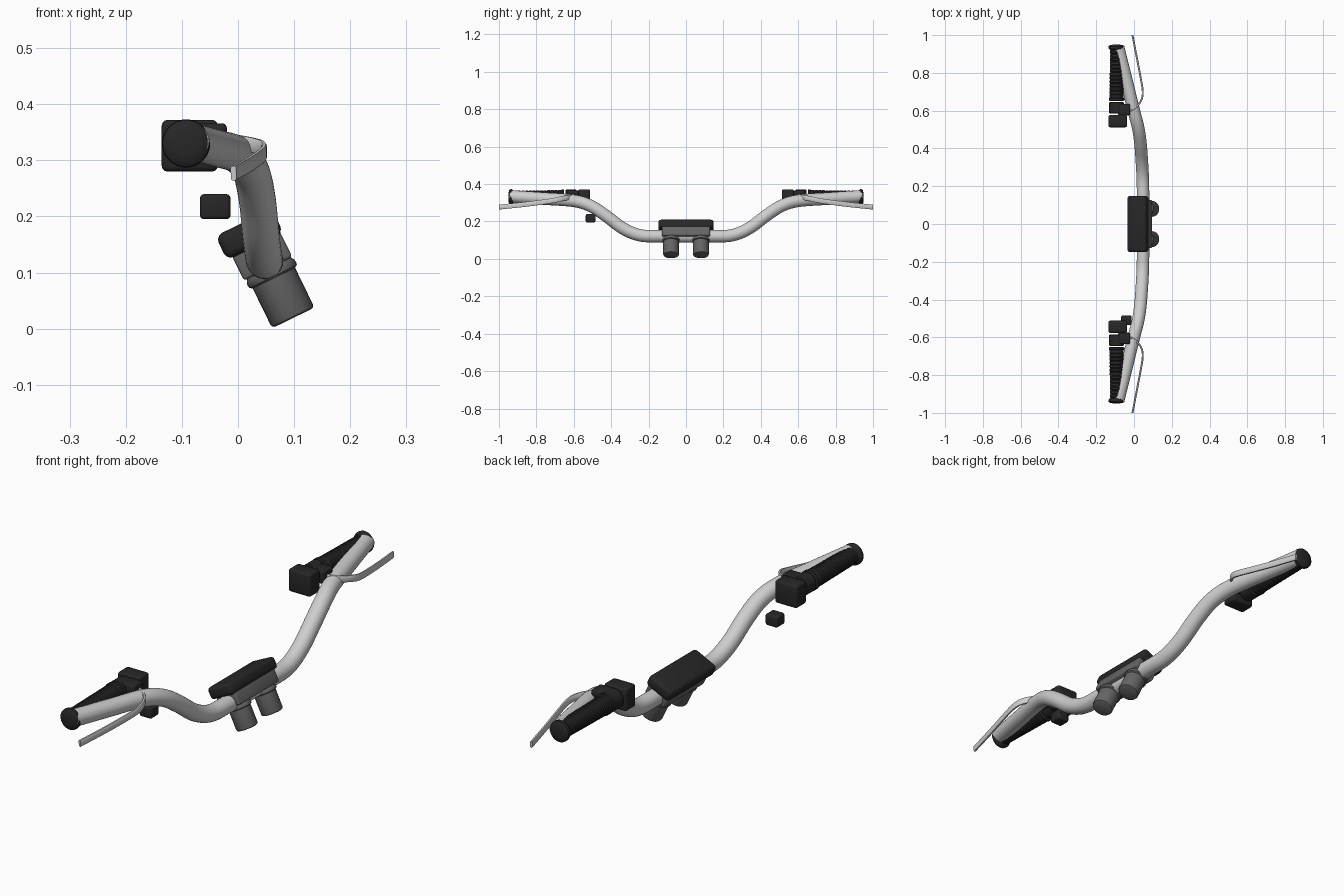
import bpy, bmesh, math
from mathutils import Vector, Matrix

if "Cube" in bpy.data.objects:
    bpy.data.objects.remove(bpy.data.objects["Cube"])


def material(name, v):
    m = bpy.data.materials.new(name)
    m.diffuse_color = (v, v, v, 1)
    m.use_nodes = True
    m.node_tree.nodes["Principled BSDF"].inputs["Base Color"].default_value = m.diffuse_color
    return m


SILVER = material("silver metal", 0.62)
GREY = material("dark grey metal", 0.13)
BLACK = material("black rubber", 0.02)


def finish(name, bm, mat, matrix=None):
    if matrix:
        bm.transform(matrix)
    bmesh.ops.recalc_face_normals(bm, faces=bm.faces)
    me = bpy.data.meshes.new(name)
    bm.to_mesh(me)
    bm.free()
    ob = bpy.data.objects.new(name, me)
    bpy.context.collection.objects.link(ob)
    me.materials.append(mat)
    bpy.context.view_layer.objects.active = ob
    ob.select_set(True)
    bpy.ops.object.shade_smooth_by_angle(angle=math.radians(35))
    ob.select_set(False)
    return ob


def skin(bm, rings):
    """Join closed rings of points into a capped tube."""
    rows = [[bm.verts.new(p) for p in r] for r in rings]
    n = len(rows[0])
    for a, b in zip(rows, rows[1:]):
        for i in range(n):
            j = (i + 1) % n
            bm.faces.new((a[i], a[j], b[j], b[i]))
    bm.faces.new(rows[0])
    bm.faces.new(rows[-1])


def smooth_path(pts, steps=8):
    """Catmull-Rom curve through the points."""
    p = [Vector(q) for q in pts]
    p = [2 * p[0] - p[1]] + p + [2 * p[-1] - p[-2]]
    out = []
    for a, b, c, d in zip(p, p[1:], p[2:], p[3:]):
        for k in range(steps):
            t = k / steps
            out.append(0.5 * (2 * b + (c - a) * t + (2 * a - 5 * b + 4 * c - d) * t * t
                              + (3 * b - a - 3 * c + d) * t ** 3))
    return out + [p[-2]]


def sweep(name, pts, section, mat):
    path = smooth_path(pts)
    rings = []
    for i, c in enumerate(path):
        t = (path[min(i + 1, len(path) - 1)] - path[max(i - 1, 0)]).normalized()
        side = t.cross(Vector((0, 0, 1))).normalized()
        up = side.cross(t)
        rings.append([c + side * a + up * b for a, b in section])
    bm = bmesh.new()
    skin(bm, rings)
    return finish(name, bm, mat)


def lathe(name, profile, mat, matrix, n=32):
    """Turn (radius, height) points around local z."""
    bm = bmesh.new()
    ang = [2 * math.pi * i / n for i in range(n)]
    skin(bm, [[(r * math.cos(a), r * math.sin(a), h) for a in ang] for r, h in profile])
    return finish(name, bm, mat, matrix)


def box(name, lo, hi, mat, bevel=0.01, matrix=None):
    lo, hi = Vector(lo), Vector(hi)
    bm = bmesh.new()
    bmesh.ops.create_cube(bm, size=1)
    for v in bm.verts:
        v.co = Vector(v.co[i] * (hi - lo)[i] + (lo + hi)[i] / 2 for i in range(3))
    bmesh.ops.bevel(bm, geom=bm.edges[:], offset=bevel, segments=3, profile=0.5, affect='EDGES')
    return finish(name, bm, mat, matrix)


# Handlebar tube
half = [(0.048, 0.14, 0.121), (0.046, 0.25, 0.127), (0.041, 0.34, 0.165), (0.034, 0.43, 0.232),
        (0.022, 0.51, 0.283), (-0.001, 0.60, 0.310), (-0.04, 0.76, 0.322), (-0.084, 0.937, 0.334)]
full = [(x, -y, z) for x, y, z in reversed(half)] + half
circle = [(0.033 * math.cos(i * math.pi / 14), 0.033 * math.sin(i * math.pi / 14)) for i in range(28)]
sweep("handlebar", full, circle, SILVER)

# Ribbed grip profile: inner flange, ribs, outer rounded flange
grip = [(0.036, 0.652), (0.041, 0.654), (0.041, 0.664), (0.037, 0.668)]
ribs = 13
for i in range(ribs):
    y = 0.670 + i * 0.0195
    r = 0.038 - 0.004 * i / ribs
    grip += [(r, y), (r, y + 0.012), (r - 0.0035, y + 0.016)]
grip += [(0.038, 0.925), (0.042, 0.929), (0.043, 0.934), (0.042, 0.941), (0.037, 0.946),
         (0.022, 0.949), (0.006, 0.950)]
collar = [(0.034, 0.585), (0.040, 0.588), (0.040, 0.642), (0.034, 0.645)]

blade = [(-0.005, -0.010), (-0.003, -0.013), (0.003, -0.013), (0.005, -0.010),
         (0.005, 0.010), (0.003, 0.013), (-0.003, 0.013), (-0.005, 0.010)]
lever = [(-0.035, 0.595, 0.334), (-0.008, 0.606, 0.333), (0.022, 0.630, 0.328), (0.042, 0.665, 0.322),
         (0.046, 0.705, 0.313), (0.036, 0.770, 0.303), (0.015, 0.880, 0.289), (-0.008, 0.999, 0.277)]

for s, side in ((1, "right"), (-1, "left")):
    # Local z of the lathe points outwards along y
    axis = Matrix.Translation((-0.0925, 0, 0.33)) @ Matrix.Rotation(-s * math.pi / 2, 4, 'X')
    lathe(side + "_grip", grip, BLACK, axis)
    lathe(side + "_collar", collar, BLACK, axis)

    def span(a, b):
        return sorted((s * a, s * b))

    # Switch box and lever perch
    y0, y1 = span(0.512, 0.577)
    box(side + "_switch_box", (-0.136, y0, 0.28), (-0.036, y1, 0.372), BLACK)
    y0, y1 = span(0.575, 0.636)
    box(side + "_lever_perch", (-0.085, y0, 0.312), (-0.02, y1, 0.366), BLACK, 0.008)
    # Brake lever
    sweep(side + "_brake_lever", [(x, s * y, z) for x, y, z in lever], blade, SILVER)

# Small control button under the left switch
box("small_control", (-0.068, -0.536, 0.195), (-0.013, -0.484, 0.24), BLACK, 0.008)

# Tilted centre: display, clamp block and two mounting posts
tilt = Matrix.Rotation(-math.radians(26), 4, 'Y')
box("display", (0.036, -0.148, 0.118), (0.148, 0.148, 0.166), BLACK, 0.014, tilt)
box("clamp_block", (0.047, -0.128, 0.072), (0.143, 0.128, 0.13), GREY, 0.006, tilt)
for s, side in ((1, "right"), (-1, "left")):
    m = tilt @ Matrix.Translation((0.097, s * 0.08, 0))
    lathe(side + "_post", [(0.036, -0.026), (0.040, -0.024), (0.042, -0.019), (0.042, 0.075)], GREY, m)
    lathe(side + "_post_collar", [(0.042, 0.053), (0.047, 0.056), (0.048, 0.061), (0.047, 0.067),
                                  (0.042, 0.075)], GREY, m)
